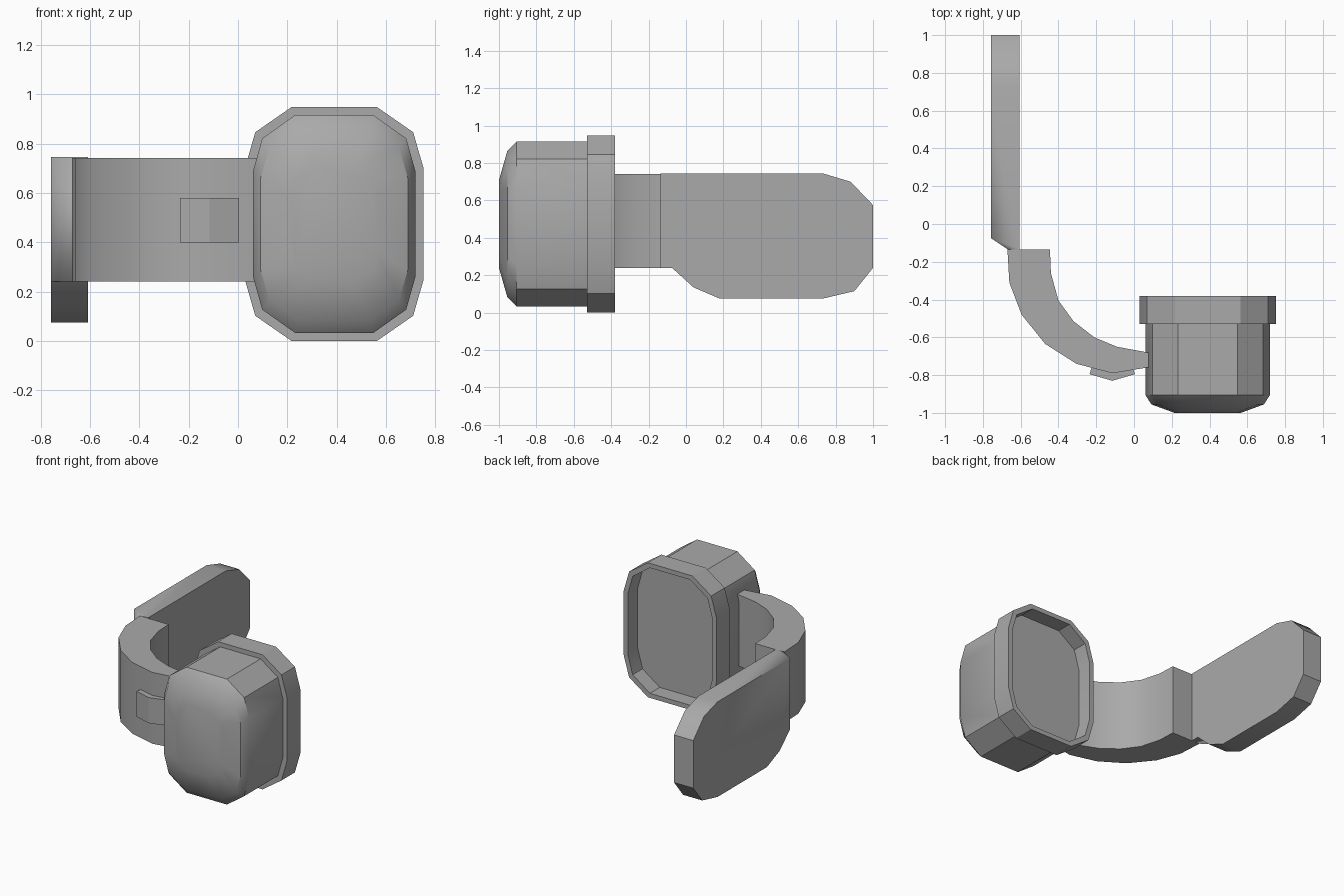
import bpy, bmesh, math

cube = bpy.data.objects.get("Cube")
if cube:
    bpy.data.objects.remove(cube, do_unlink=True)

GREY = (0.4, 0.4, 0.4, 1)
grey = bpy.data.materials.new("plain_grey")
grey.use_nodes = True
grey.diffuse_color = GREY
grey.node_tree.nodes["Principled BSDF"].inputs["Base Color"].default_value = GREY


def loft(name, rings, smooth=30):
    """Bridge matching rings of points and cap both ends."""
    bm = bmesh.new()
    loops = [[bm.verts.new(p) for p in ring] for ring in rings]
    n = len(loops[0])
    for a, b in zip(loops, loops[1:]):
        for i in range(n):
            j = (i + 1) % n
            bm.faces.new((a[i], a[j], b[j], b[i]))
    bm.faces.new(loops[0])
    bm.faces.new(loops[-1])
    bmesh.ops.recalc_face_normals(bm, faces=bm.faces)
    mesh = bpy.data.meshes.new(name)
    bm.to_mesh(mesh)
    bm.free()
    mesh.materials.append(grey)
    obj = bpy.data.objects.new(name, mesh)
    bpy.context.collection.objects.link(obj)
    bpy.ops.object.select_all(action='DESELECT')
    obj.select_set(True)
    bpy.context.view_layer.objects.active = obj
    bpy.ops.object.shade_smooth_by_angle(angle=math.radians(smooth))
    return obj


# Rounded twelve-sided outline shared by the housing and its rim
CX, CZ = 0.39, 0.474
QUARTER = [(0.362, 0.226), (0.32, 0.372), (0.173, 0.474)]
OUTLINE = (QUARTER + [(-x, z) for x, z in reversed(QUARTER)]
           + [(-x, -z) for x, z in QUARTER]
           + [(x, -z) for x, z in reversed(QUARTER)])


def ring(y, width, height):
    """Outline at depth y with the given half width and half height."""
    return [(CX + x * width / 0.362, y, CZ + z * height / 0.474)
            for x, z in OUTLINE]


# Housing with a chamfered, gently domed front
loft("housing", [ring(-0.50, 0.33, 0.442), ring(-0.905, 0.33, 0.442),
                 ring(-0.955, 0.298, 0.392), ring(-1.0, 0.175, 0.235)], 35)

# Rim with a recessed back panel
loft("housing_rim", [ring(-0.53, 0.32, 0.43), ring(-0.53, 0.362, 0.474),
                     ring(-0.38, 0.362, 0.474), ring(-0.38, 0.33, 0.442),
                     ring(-0.49, 0.33, 0.442)], 25)


def plan_prism(name, points, z0, z1):
    return loft(name, [[(x, y, z) for x, y in points] for z in (z0, z1)])


# Curved bracket joining the side plate to the housing
outer = [(-0.67, -0.135), (-0.66, -0.31), (-0.595, -0.48), (-0.47, -0.635),
         (-0.305, -0.74), (-0.115, -0.79), (0.1, -0.755)]
inner = [(-0.445, -0.135), (-0.44, -0.26), (-0.40, -0.405), (-0.32, -0.515),
         (-0.21, -0.60), (-0.09, -0.65), (0.1, -0.685)]
plan_prism("curved_bracket", outer + inner[::-1], 0.24, 0.742)

# Small raised plate on the front of the bracket
plan_prism("bracket_plate",
           [(-0.235, -0.795), (-0.115, -0.83), (0.005, -0.795),
            (-0.005, -0.765), (-0.115, -0.78), (-0.225, -0.76)], 0.40, 0.58)

# Long side plate with clipped corners
side = [(-0.135, 0.745), (0.73, 0.745), (0.88, 0.70), (1.0, 0.575),
        (1.0, 0.24), (0.9, 0.115), (0.73, 0.075), (0.18, 0.075),
        (0.04, 0.135), (-0.075, 0.24), (-0.135, 0.24)]
plate = loft("side_plate", [[(x, y, z) for y, z in side]
                            for x in (-0.757, -0.607)])

# Slanted front corner where the plate meets the bracket
bm = bmesh.new()
bm.from_mesh(plate.data)
cut = bmesh.ops.bisect_plane(
    bm, geom=bm.verts[:] + bm.edges[:] + bm.faces[:],
    plane_co=(-0.757, -0.075, 0), plane_no=(-0.06, -0.09, 0), clear_outer=True)
edges = [e for e in cut["geom_cut"] if isinstance(e, bmesh.types.BMEdge)]
bmesh.ops.holes_fill(bm, edges=edges)
bmesh.ops.recalc_face_normals(bm, faces=bm.faces)
bm.to_mesh(plate.data)
bm.free()
